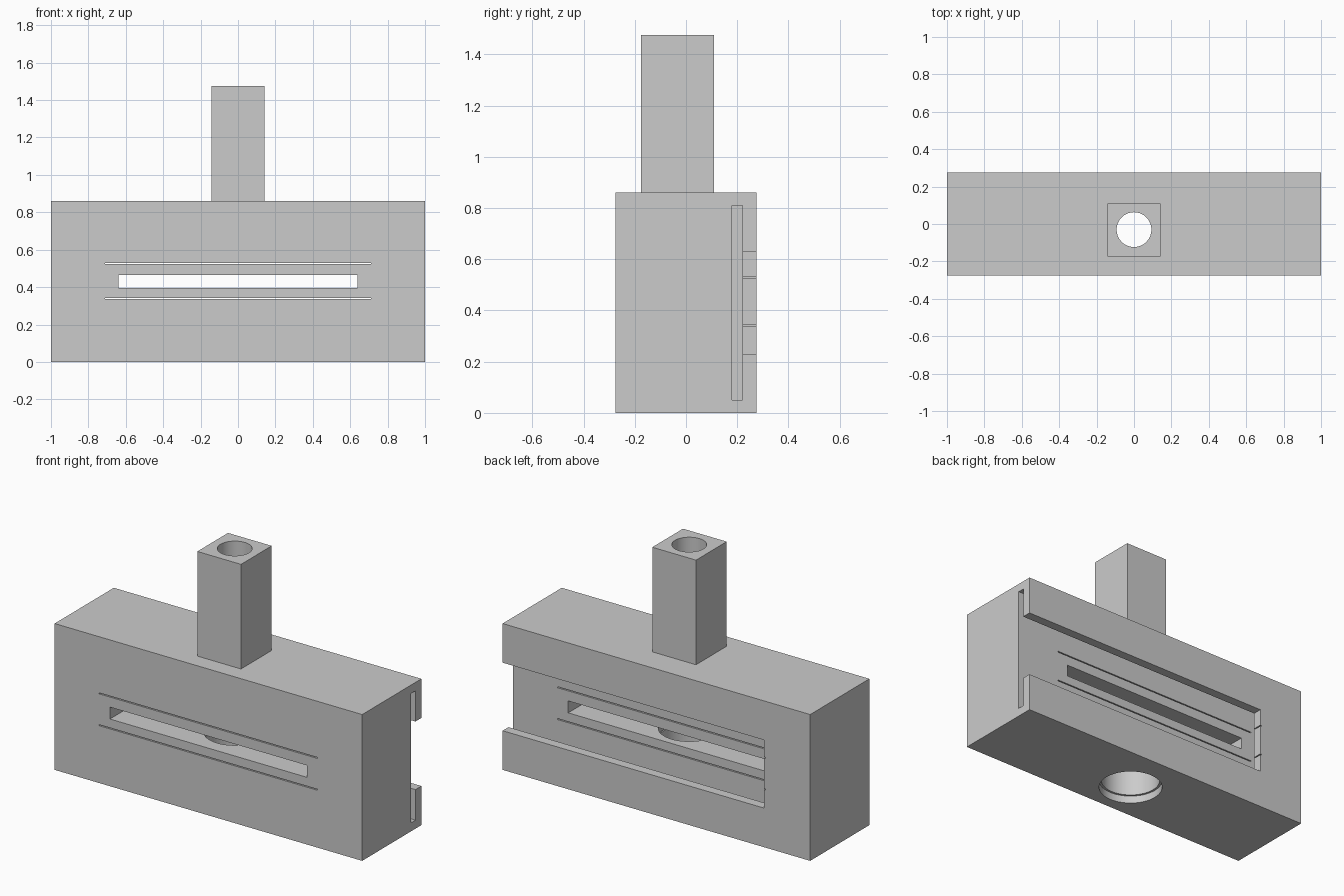
import bpy
from mathutils import Vector

default = bpy.data.objects.get("Cube")
if default:
    bpy.data.objects.remove(default, do_unlink=True)

BORE_Y = -0.03
BODY_TOP = 0.86
POST_TOP = 1.475


def box(name, low, high):
    low, high = Vector(low), Vector(high)
    bpy.ops.mesh.primitive_cube_add(size=1, location=(low + high) / 2)
    obj = bpy.context.object
    obj.name = name
    obj.scale = high - low
    bpy.ops.object.transform_apply(location=True, rotation=False, scale=True)
    return obj


def cylinder(name, radius, bottom, top):
    bpy.ops.mesh.primitive_cylinder_add(
        vertices=64, radius=radius, depth=top - bottom,
        location=(0, BORE_Y, (bottom + top) / 2))
    obj = bpy.context.object
    obj.name = name
    return obj


def carve(target, cutters):
    for cutter in cutters:
        cutter.hide_render = True
        bpy.context.view_layer.objects.active = target
        mod = target.modifiers.new(cutter.name, 'BOOLEAN')
        mod.operation = 'DIFFERENCE'
        mod.solver = 'EXACT'
        mod.object = cutter
        bpy.ops.object.modifier_apply(modifier=mod.name)
        bpy.data.objects.remove(cutter, do_unlink=True)
    bpy.ops.object.select_all(action='DESELECT')
    target.select_set(True)
    bpy.context.view_layer.objects.active = target
    bpy.ops.object.shade_smooth_by_angle()


# Main block
body = box("body", (-1, -0.275, 0), (1, 0.275, BODY_TOP))
cutters = [
    # T-shaped channel in the back, open on the left end
    box("channel_mouth", (-0.7, 0.2, 0.23), (1.1, 0.4, 0.63)),
    box("channel_undercut", (-0.88, 0.18, 0.05), (1.1, 0.22, 0.81)),
    # Long window running front to back
    box("window", (-0.64, -0.4, 0.395), (0.64, 0.4, 0.465)),
    # Vertical bore, narrow above the window and stepped wider below
    cylinder("upper_bore", 0.093, 0.43, 1),
    cylinder("lower_bore", 0.165, -0.1, 0.43),
    cylinder("counterbore", 0.178, -0.1, 0.045),
]
# Thin slits above and below the window
for z in (0.34, 0.527):
    cutters.append(box("slit", (-0.71, -0.4, z - 0.003), (0.71, 0.4, z + 0.003)))
carve(body, cutters)

# Square post with a round bore
post = box("post", (-0.142, -0.175, BODY_TOP), (0.142, 0.11, POST_TOP))
carve(post, [cylinder("post_bore", 0.093, BODY_TOP - 0.1, POST_TOP + 0.1)])
